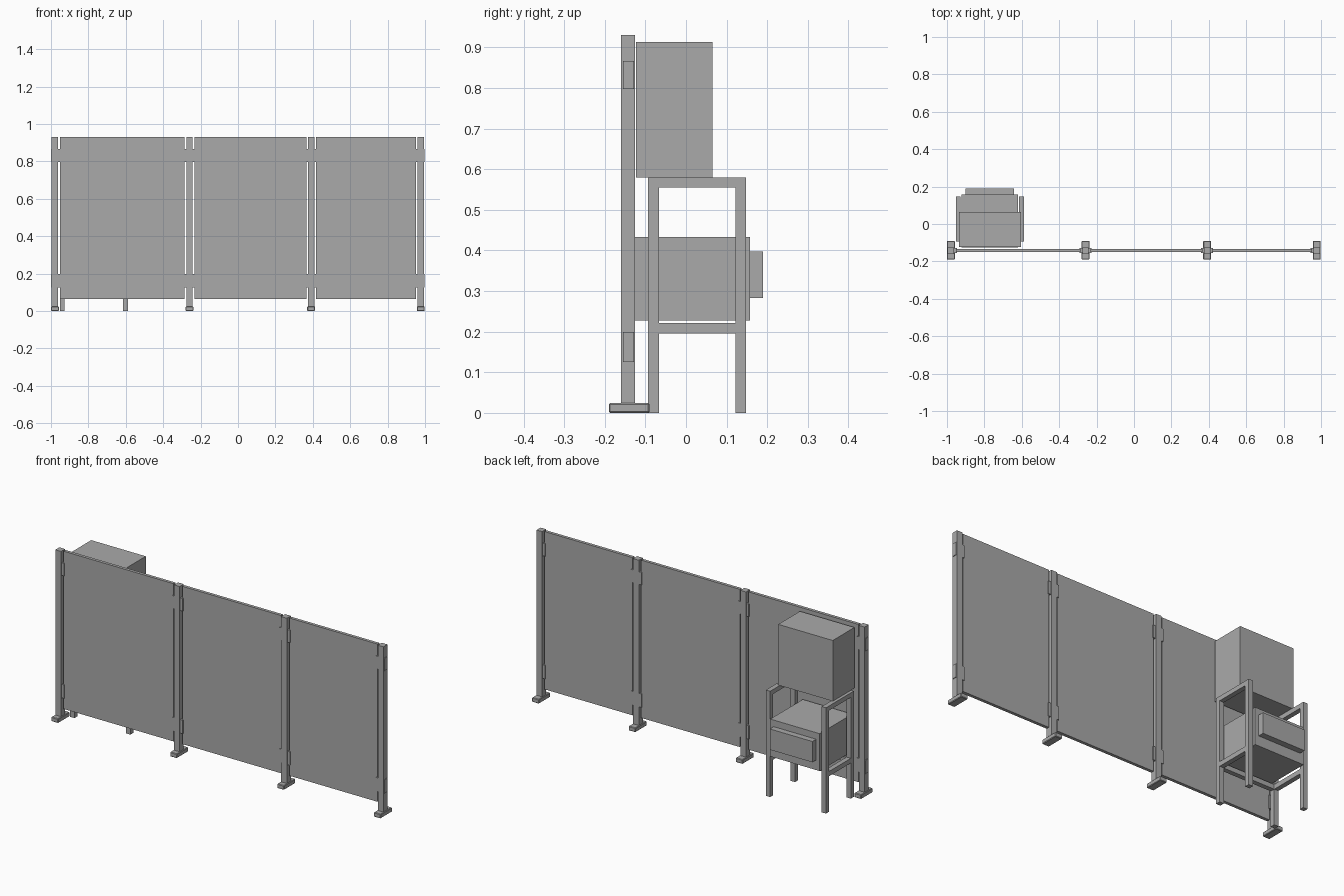
import bpy

if "Cube" in bpy.data.objects:
    bpy.data.objects.remove(bpy.data.objects["Cube"])

# One plain grey for everything
grey = bpy.data.materials.new("plain grey")
grey.diffuse_color = (0.4, 0.4, 0.4, 1)
grey.use_nodes = True
grey.node_tree.nodes["Principled BSDF"].inputs["Base Color"].default_value = grey.diffuse_color


def box(name, x, y, z):
    """Axis-aligned box given as (min, max) on each axis."""
    bpy.ops.mesh.primitive_cube_add(size=1, location=[(a + b) / 2 for a, b in (x, y, z)])
    ob = bpy.context.object
    ob.name = name
    ob.scale = [b - a for a, b in (x, y, z)]
    bpy.ops.object.transform_apply(location=False, rotation=False, scale=True)
    ob.data.materials.append(grey)
    return ob


# Partition posts, feet and panel brackets
posts = [-0.979, -0.259, 0.391, 0.977]
for i, c in enumerate(posts):
    box("post", (c - 0.017, c + 0.017), (-0.16, -0.125), (0.022, 0.93))
    foot = box("post_foot", (c - 0.021, c + 0.021), (-0.19, -0.09), (0, 0.024))
    bevel = foot.modifiers.new("soft_edge", 'BEVEL')
    bevel.width = 0.003
    left = c - (0.028 if i > 0 else 0.017)
    right = c + (0.028 if i < 3 else 0.017)
    for z in ((0.125, 0.199), (0.797, 0.866)):
        box("panel_bracket", (left - 0.004, right + 0.004), (-0.155, -0.128), z)

# Partition panels between neighbouring posts
for a, b in zip(posts, posts[1:]):
    box("panel", (a + 0.026, b - 0.026), (-0.15, -0.133), (0.065, 0.93))

# Stand: two side frames of legs and rails
X0, X1, W = -0.953, -0.588, 0.026
for x in ((X0, X0 + W), (X1 - W, X1)):
    for y in ((-0.093, -0.067), (0.122, 0.148)):
        box("stand_leg", x, y, (0, 0.58))
    for z in ((0.195, 0.221), (0.555, 0.58)):
        box("stand_side_rail", x, (-0.067, 0.122), z)

# Cross rail joining the side frames
box("stand_cross_rail", (X0 + W, X1 - W), (-0.093, -0.067), (0.195, 0.221))

# Machine held in the stand, with its raised front plate
box("lower_cabinet", (-0.921, -0.621), (-0.125, 0.157), (0.228, 0.433))
box("cabinet_front_plate", (-0.9, -0.642), (0.157, 0.19), (0.283, 0.397))

# Large box resting on top of the stand
box("upper_cabinet", (-0.936, -0.605), (-0.123, 0.065), (0.58, 0.913))
